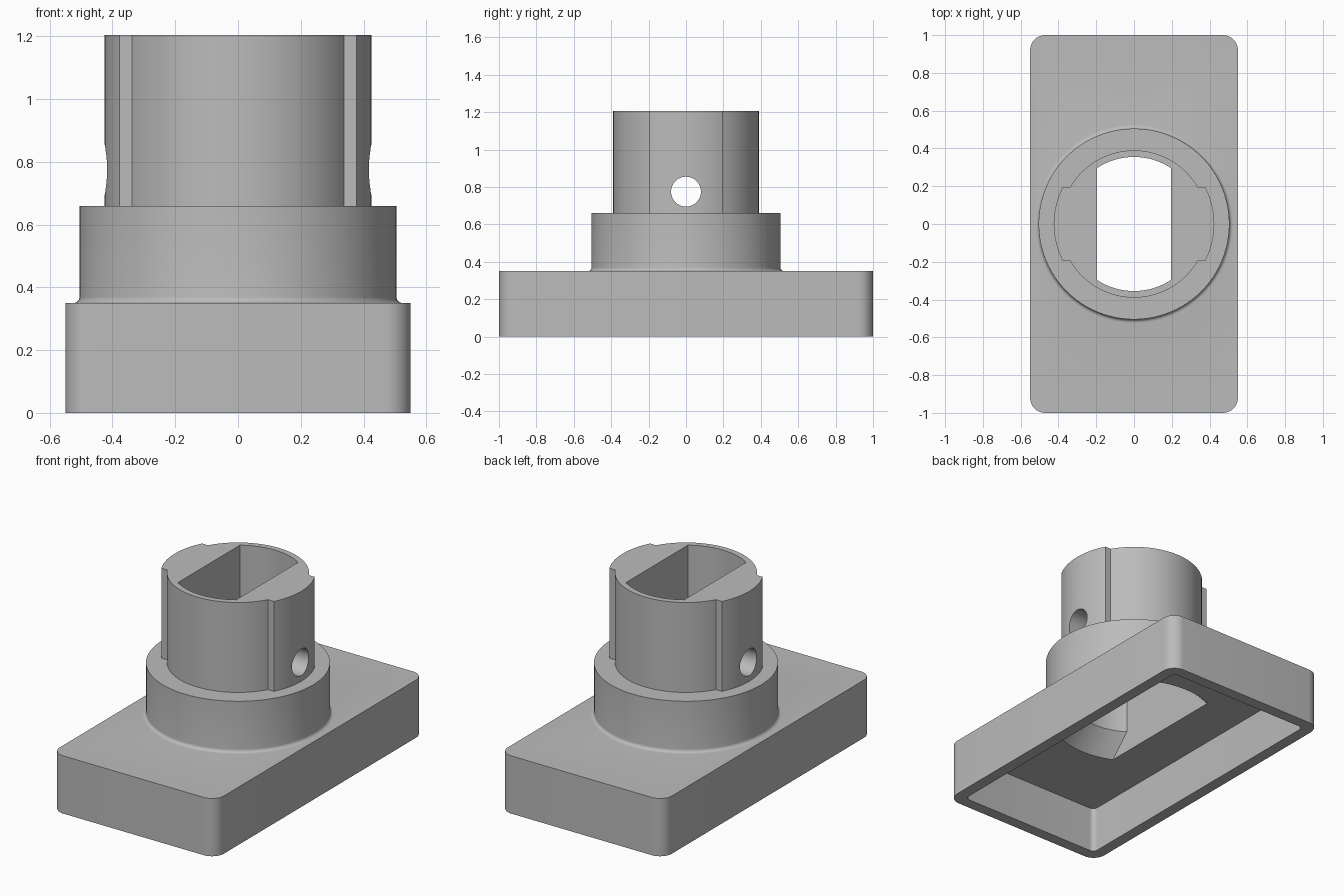
import bpy, bmesh, math
from mathutils import Matrix

if "Cube" in bpy.data.objects:
    bpy.data.objects.remove(bpy.data.objects["Cube"], do_unlink=True)

# One plain grey for the whole part
grey = bpy.data.materials.new("plain grey")
grey.use_nodes = True
colour = (0.5, 0.5, 0.5, 1)
grey.diffuse_color = colour
grey.node_tree.nodes["Principled BSDF"].inputs["Base Color"].default_value = colour


def finish(name, bm):
    bmesh.ops.recalc_face_normals(bm, faces=bm.faces)
    mesh = bpy.data.meshes.new(name)
    bm.to_mesh(mesh)
    bm.free()
    mesh.materials.append(grey)
    obj = bpy.data.objects.new(name, mesh)
    bpy.context.collection.objects.link(obj)
    return obj


def block(name, sx, sy, z0, z1, radius=0):
    """Box between two heights, with optional rounded upright edges."""
    bm = bmesh.new()
    bmesh.ops.create_cube(bm, size=1)
    for v in bm.verts:
        v.co = (v.co.x * sx, v.co.y * sy, z0 if v.co.z < 0 else z1)
    if radius:
        upright = [e for e in bm.edges
                   if abs(e.verts[0].co.z - e.verts[1].co.z) > 0.01]
        bmesh.ops.bevel(bm, geom=upright, offset=radius, segments=10,
                        profile=0.5, affect='EDGES')
    return finish(name, bm)


def lathe(name, profile, steps=96):
    """Spin a radius/height profile about z; both ends are capped flat."""
    bm = bmesh.new()
    rings = []
    for r, z in profile:
        rings.append([bm.verts.new((r * math.cos(math.tau * i / steps),
                                    r * math.sin(math.tau * i / steps), z))
                      for i in range(steps)])
    for a, b in zip(rings, rings[1:]):
        for i in range(steps):
            j = (i + 1) % steps
            bm.faces.new((a[i], a[j], b[j], b[i]))
    bm.faces.new(rings[0])
    bm.faces.new(rings[-1])
    return finish(name, bm)


def combine(target, other, operation):
    """Apply a boolean and discard the second solid."""
    other.hide_render = True
    mod = target.modifiers.new(operation.lower(), 'BOOLEAN')
    mod.operation = operation
    mod.solver = 'EXACT'
    mod.object = other
    bpy.context.view_layer.objects.active = target
    bpy.ops.object.modifier_apply(modifier=mod.name)
    bpy.data.objects.remove(other, do_unlink=True)


TOP, COLLAR_TOP, BASE_TOP, CEILING = 1.205, 0.66, 0.35, 0.28

# Rectangular base, collar with a small fillet at its foot, and round tower
housing = block("socket_housing", 1.1, 2, 0, BASE_TOP, 0.08)
fillet = 0.02
foot = [(0.505 + fillet * (1 - math.sin(a)), BASE_TOP + fillet * (1 - math.cos(a)))
        for a in (math.pi / 2 * i / 6 for i in range(7))]
collar = lathe("collar", [(0.505 + fillet, 0.32)] + foot + [(0.505, COLLAR_TOP)])
tower = lathe("tower", [(0.39, 0.5), (0.39, TOP)])

# Two raised lugs on the sides of the tower
lugs = lathe("side_lugs", [(0.425, 0.5), (0.425, TOP)])
combine(lugs, block("lug_limits", 2, 0.39, 0.4, 1.4), 'INTERSECT')
combine(tower, lugs, 'UNION')
combine(collar, tower, 'UNION')
combine(housing, collar, 'UNION')

# Hollow underside
combine(housing, block("pocket", 0.96, 1.86, -0.1, CEILING, 0.03), 'DIFFERENCE')

# Flat-sided bore that flares out at its lower end
bore = lathe("bore", [(0.471, CEILING - 0.01), (0.355, 0.41), (0.355, 1.3)])
combine(bore, block("bore_limits", 0.39, 2, 0, 1.5), 'INTERSECT')
combine(housing, bore, 'DIFFERENCE')

# Round cross hole through both lugs
pin = lathe("cross_hole", [(0.08, -0.7), (0.08, 0.7)], 48)
pin.data.transform(Matrix.Translation((0, 0, 0.775)) @ Matrix.Rotation(math.pi / 2, 4, 'Y'))
combine(housing, pin, 'DIFFERENCE')

# Smooth round walls, keep the edges crisp
bpy.ops.object.select_all(action='DESELECT')
housing.select_set(True)
bpy.context.view_layer.objects.active = housing
bpy.ops.object.shade_smooth_by_angle(angle=math.radians(30))
